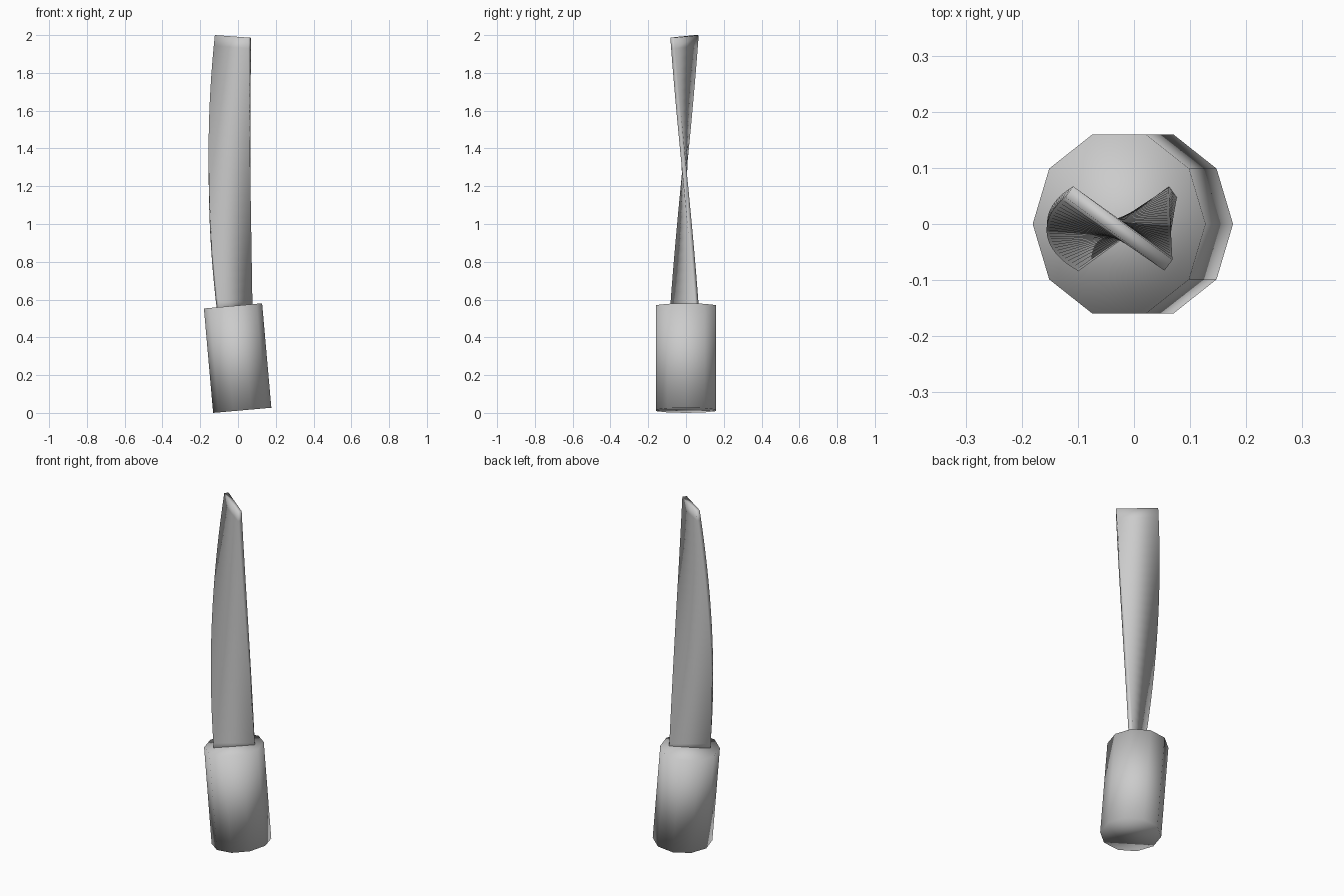
import bpy, bmesh, math
from mathutils import Matrix, Vector

cube = bpy.data.objects.get("Cube")
if cube:
    bpy.data.objects.remove(cube, do_unlink=True)

# One plain grey for everything
grey = bpy.data.materials.new("plain grey")
grey.use_nodes = True
GREY = (0.6, 0.6, 0.6, 1)
grey.diffuse_color = GREY
grey.node_tree.nodes["Principled BSDF"].inputs["Base Color"].default_value = GREY


def add_object(name, bm):
    bmesh.ops.recalc_face_normals(bm, faces=bm.faces)
    for face in bm.faces:
        face.smooth = True
    mesh = bpy.data.meshes.new(name)
    bm.to_mesh(mesh)
    bm.free()
    mesh.materials.append(grey)
    obj = bpy.data.objects.new(name, mesh)
    bpy.context.collection.objects.link(obj)
    return obj


# Handle: ten-sided cylinder, slightly oval and leaning towards -x
LEAN, LENGTH = math.radians(-5.05), 0.555
bm = bmesh.new()
bmesh.ops.create_cone(bm, cap_ends=True, segments=10, radius1=1, radius2=1, depth=LENGTH)
# A corner of the decagon must point along x
first = min((math.atan2(v.co.y, v.co.x) % math.radians(36)) for v in bm.verts)
bmesh.ops.transform(bm, verts=bm.verts, matrix=Matrix.Rotation(-first, 4, "Z"))
bmesh.ops.scale(bm, verts=bm.verts, vec=(0.1547, 0.168, 1))
bmesh.ops.rotate(bm, verts=bm.verts, matrix=Matrix.Rotation(LEAN, 3, "Y"))
lowest = min(v.co.z for v in bm.verts)
bmesh.ops.translate(bm, verts=bm.verts, vec=(-0.002, 0, -lowest))
add_object("handle", bm)

# Blade: thin rectangle swept upwards with an even twist and a gentle bow
STEPS, WIDTH, THICK = 26, 0.22, 0.024
Z0, ZMID, Z1 = 0.53, 1.28, 1.993
bm = bmesh.new()
rings = []
for i in range(STEPS + 1):
    t = i / STEPS
    z = Z0 + (Z1 - Z0) * t
    u = (z - ZMID) / (Z1 - ZMID)
    angle = math.radians(-36.5) * u
    centre = Vector((-0.045 - 0.004 * u + 0.022 * u * u, -0.008, z))
    turn = Matrix.Rotation(angle, 3, "Z")
    ring = []
    for sx, sy in ((-1, -1), (1, -1), (1, 1), (-1, 1)):
        offset = turn @ Vector((sx * WIDTH / 2, sy * THICK / 2, 0))
        offset.z = -0.075 * offset.x * t
        ring.append(bm.verts.new(centre + offset))
    rings.append(ring)
for low, high in zip(rings, rings[1:]):
    for k in range(4):
        n = (k + 1) % 4
        bm.faces.new((low[k], low[n], high[n], high[k]))
bm.faces.new(rings[0][::-1])
bm.faces.new(rings[-1])
add_object("twisted_blade", bm)
